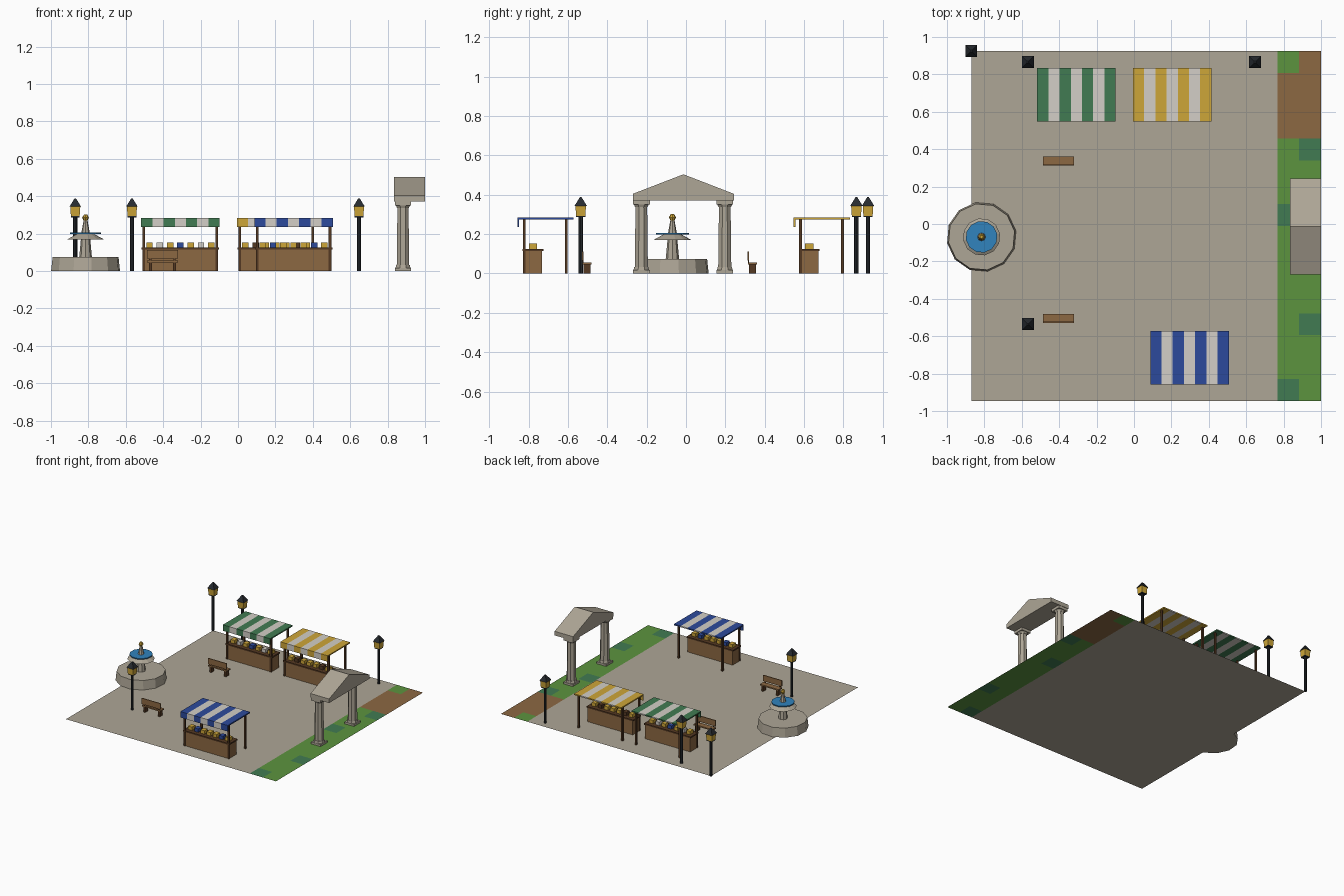
import bpy, bmesh, math
from mathutils import Matrix, Vector

if "Cube" in bpy.data.objects:
    bpy.data.objects.remove(bpy.data.objects["Cube"])

# Materials, given as display colours and stored as linear values
PALETTE = {
    "stone": (174, 166, 150), "canvas_white": (212, 207, 199), "gold": (206, 166, 56),
    "green": (65, 123, 82), "blue": (44, 74, 156), "wood": (140, 104, 66),
    "grass": (92, 148, 63), "water": (49, 131, 189), "iron": (38, 42, 47),
    "dark_wood": (84, 56, 34),
}


def linear(c):
    c /= 255
    return c / 12.92 if c < 0.04 else ((c + 0.055) / 1.055) ** 2.4


MATS = {}
for label, rgb in PALETTE.items():
    m = bpy.data.materials.new(label)
    m.use_nodes = True
    col = (*[linear(c) for c in rgb], 1)
    m.diffuse_color = col
    bsdf = m.node_tree.nodes["Principled BSDF"]
    bsdf.inputs["Base Color"].default_value = col
    bsdf.inputs["Roughness"].default_value = 0.9
    MATS[label] = m


def finish(bm, name, mats, location=(0, 0, 0)):
    mesh = bpy.data.meshes.new(name)
    bm.to_mesh(mesh)
    bm.free()
    for label in mats:
        mesh.materials.append(MATS[label])
    ob = bpy.data.objects.new(name, mesh)
    ob.location = location
    bpy.context.collection.objects.link(ob)
    return ob


def add_box(bm, x, y, z, mat=0):
    size = Vector((x[1] - x[0], y[1] - y[0], z[1] - z[0]))
    mid = Vector((x[0] + x[1], y[0] + y[1], z[0] + z[1])) / 2
    made = bmesh.ops.create_cube(bm, size=1, matrix=Matrix.Translation(mid) @ Matrix.Diagonal(size).to_4x4())
    for f in {f for v in made["verts"] for f in v.link_faces}:
        f.material_index = mat


def add_cone(bm, x, y, z, r0, r1, sides, turn=0, mat=0):
    spot = Matrix.Translation((x, y, (z[0] + z[1]) / 2)) @ Matrix.Rotation(math.radians(turn), 4, "Z")
    made = bmesh.ops.create_cone(bm, cap_ends=True, segments=sides, radius1=r0, radius2=r1,
                                 depth=z[1] - z[0], matrix=spot)
    for f in {f for v in made["verts"] for f in v.link_faces}:
        f.material_index = mat


# Ground: paved square with a tiled strip of grass and dirt
TILE = 1.87 / 16
LEFT, BACK = -0.87, 0.925
DIRT = {(1, 0)} | {(c, r) for c in (0, 1) for r in (1, 2, 3)}
BUSHY = {(1, 4), (0, 7), (1, 12), (0, 15)}


def add_tile(bm, x0, x1, y0, y1, mat):
    corners = [(x0, y0, 0), (x1, y0, 0), (x1, y1, 0), (x0, y1, 0)]
    bm.faces.new([bm.verts.new(c) for c in corners]).material_index = mat


bm = bmesh.new()
edge = LEFT + 14 * TILE
add_tile(bm, LEFT, edge, BACK - 16 * TILE, BACK, 0)
for row in range(16):
    for c in (0, 1):
        kind = 2 if (c, row) in DIRT else 3 if (c, row) in BUSHY else 1
        add_tile(bm, edge + c * TILE, edge + (c + 1) * TILE, BACK - (row + 1) * TILE, BACK - row * TILE, kind)
finish(bm, "ground", ["stone", "grass", "wood", "green"])


# Market stalls
def stall(name, x, y, cloth, goods):
    place = (x, y, 0.001)
    # striped awning with a front valance
    bm = bmesh.new()
    w = 0.42 / 7
    for i in range(7):
        span = (-0.21 + i * w, -0.21 + (i + 1) * w)
        add_box(bm, span, (-0.143, 0.143), (0.273, 0.283), i % 2)
        add_box(bm, span, (-0.143, -0.134), (0.235, 0.273), i % 2)
    finish(bm, name + "_awning", [cloth, "canvas_white"], place)
    # four posts
    bm = bmesh.new()
    for px in (-0.195, 0.195):
        for py in (-0.108, 0.105):
            add_box(bm, (px - 0.007, px + 0.007), (py - 0.007, py + 0.007), (0, 0.273))
    finish(bm, name + "_posts", ["dark_wood"], place)
    # counter with a darker top board
    bm = bmesh.new()
    add_box(bm, (-0.2, 0.2), (-0.11, -0.017), (0, 0.113))
    add_box(bm, (-0.207, 0.207), (-0.116, -0.011), (0.113, 0.124), 1)
    finish(bm, name + "_counter", ["wood", "dark_wood"], place)
    # row of goods
    bm = bmesh.new()
    for i in range(7):
        gx = -0.165 + i * 0.055
        mat = 0 if i % 2 == 0 else 1 + (i // 2) % 2
        add_box(bm, (gx - 0.017, gx + 0.017), (-0.084, -0.042), (0.124, 0.151), mat)
    finish(bm, name + "_goods", ["gold", *goods], place)


stall("green_stall", -0.308, 0.69, "green", ("canvas_white", "blue"))
stall("yellow_stall", 0.204, 0.69, "gold", ("dark_wood", "gold"))
stall("blue_stall", 0.297, -0.714, "blue", ("blue", "gold"))

# Street lamps
for n, (x, y) in enumerate([(-0.87, 0.925), (-0.567, 0.866), (0.647, 0.866), (-0.567, -0.535)], 1):
    bm = bmesh.new()
    add_cone(bm, 0, 0, (0, 0.29), 0.011, 0.011, 8)
    add_cone(bm, 0, 0, (0.286, 0.292), 0.033, 0.033, 4, 45)
    add_cone(bm, 0, 0, (0.292, 0.343), 0.033, 0.038, 4, 45, 1)
    add_cone(bm, 0, 0, (0.343, 0.387), 0.044, 0.006, 4, 45)
    finish(bm, f"street_lamp_{n}", ["iron", "gold"], (x, y, 0.001))

# Benches
for n, y in enumerate((-0.504, 0.338), 1):
    bm = bmesh.new()
    add_box(bm, (-0.083, 0.083), (-0.023, 0.023), (0.045, 0.055))
    add_box(bm, (-0.083, 0.083), (-0.025, -0.018), (0.065, 0.112))
    for x in (-0.065, 0.065):
        add_box(bm, (x - 0.008, x + 0.008), (-0.018, 0.018), (0, 0.045), 1)
        add_box(bm, (x - 0.006, x + 0.006), (-0.023, -0.018), (0.055, 0.1), 1)
    finish(bm, f"bench_{n}", ["wood", "dark_wood"], (-0.404, y, 0.001))

# Fountain: basin, stem, flared bowl, water disc and finial
bm = bmesh.new()
add_cone(bm, 0, 0, (0, 0.073), 0.187, 0.179, 12, 10)
add_cone(bm, 0, 0, (0.073, 0.17), 0.034, 0.025, 8)
add_cone(bm, 0, 0, (0.168, 0.198), 0.1, 0.045, 12, 10)
add_cone(bm, 0, 0, (0.198, 0.206), 0.085, 0.085, 12, 10, 1)
add_cone(bm, 0, 0, (0.206, 0.272), 0.022, 0.01, 8)
add_cone(bm, 0, 0, (0.266, 0.284), 0.009, 0.018, 8, 0, 2)
add_cone(bm, 0, 0, (0.284, 0.302), 0.018, 0.008, 8, 0, 2)
finish(bm, "fountain", ["stone", "water", "gold"], (-0.815, -0.069, 0.001))

# Gate columns
for n, y in enumerate((-0.227, 0.197), 1):
    bm = bmesh.new()
    add_box(bm, (-0.042, 0.042), (-0.043, 0.043), (0, 0.016))
    add_cone(bm, 0, 0, (0.016, 0.032), 0.043, 0.039, 8, 22.5)
    add_cone(bm, 0, 0, (0.032, 0.34), 0.036, 0.032, 8, 22.5)
    add_cone(bm, 0, 0, (0.336, 0.352), 0.034, 0.042, 8, 22.5)
    add_box(bm, (-0.042, 0.042), (-0.043, 0.043), (0.35, 0.372))
    finish(bm, f"gate_column_{n}", ["stone"], (0.882, y, 0.001))

# Gate pediment: gable profile extruded along x
bm = bmesh.new()
gable = [(-0.27, 0.372), (0.243, 0.372), (0.243, 0.405), (-0.013, 0.504), (-0.27, 0.405)]
face = bm.faces.new([bm.verts.new((0.835, y, z)) for y, z in gable])
out = bmesh.ops.extrude_face_region(bm, geom=[face])
bmesh.ops.translate(bm, vec=(0.165, 0, 0), verts=[v for v in out["geom"] if isinstance(v, bmesh.types.BMVert)])
bmesh.ops.recalc_face_normals(bm, faces=bm.faces[:])
finish(bm, "gate_pediment", ["stone"])
